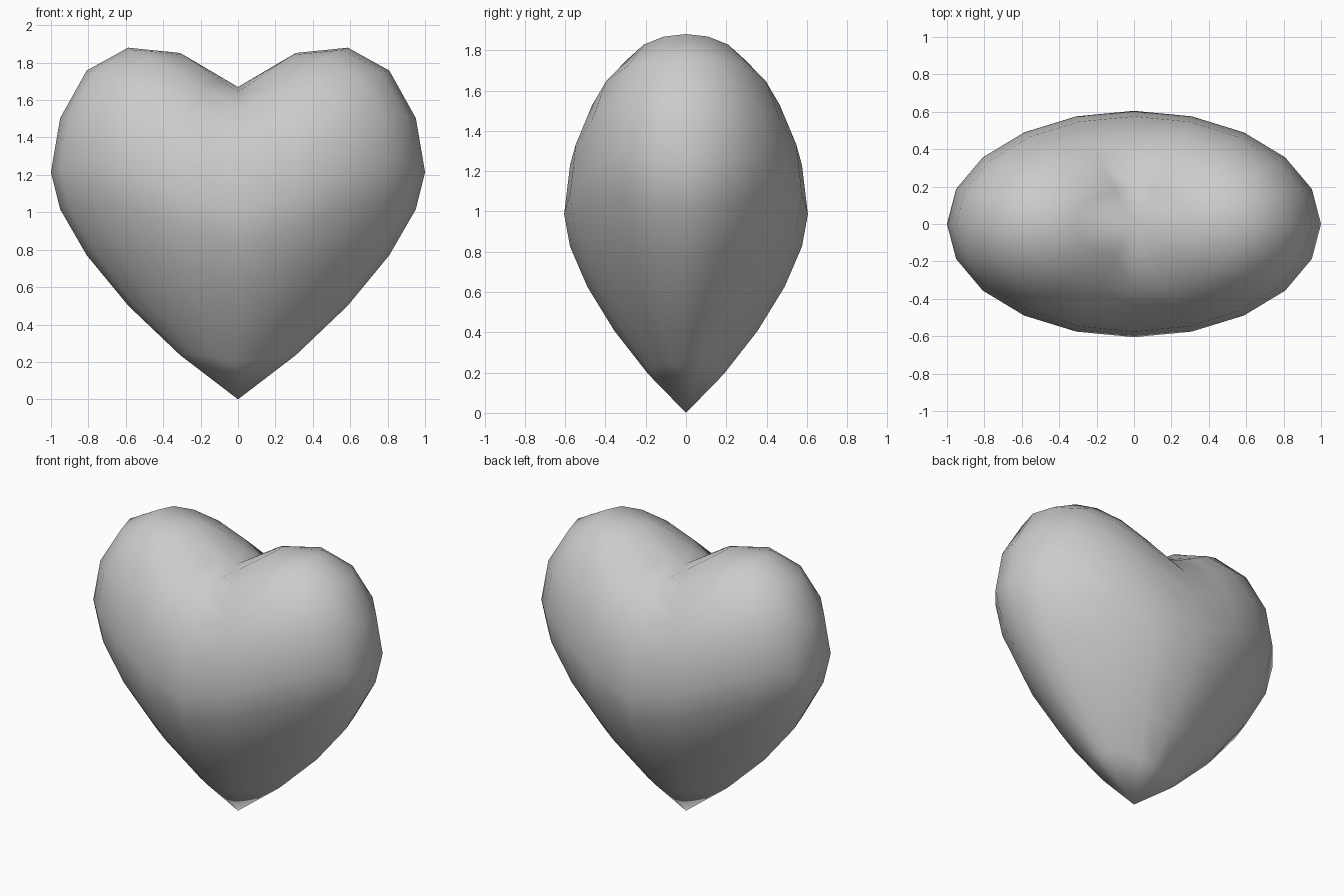
import bpy
import bmesh
from math import hypot

DEPTH = 0.605      # half depth, front to back
HEIGHT = 0.835     # half height through the middle
TIP = 0.56         # how conical the lower half is

default_cube = bpy.data.objects.get("Cube")
if default_cube:
    bpy.data.objects.remove(default_cube)


def lift(x, y):
    """Rise of the lobes away from the centre cleft, softened to front and back."""
    r = hypot(x, 0.2 * y * y)
    return HEIGHT + 0.82 * r - 0.32 * r ** 2 - 0.12 * r ** 8


def heart_point(co):
    """Move a point of the unit sphere onto the heart."""
    x, y, z = co
    rho = min(1.0, hypot(x, y))
    if z >= -1e-4:
        # lobes and cleft
        height = lift(x, y) + HEIGHT * max(z, 0)
    elif rho < 1e-4:
        height = 0
    else:
        # tapering lower half
        rim = lift(x / rho, y / rho)
        height = rim * (TIP * rho + (1 - TIP) * (1 + z))
    return x, y * DEPTH, height


# Heart body
mesh = bpy.data.meshes.new("heart")
bm = bmesh.new()
bmesh.ops.create_uvsphere(bm, u_segments=20, v_segments=10, radius=1)
for vert in bm.verts:
    vert.co = heart_point(vert.co)
bmesh.ops.recalc_face_normals(bm, faces=bm.faces)
for face in bm.faces:
    face.smooth = True
bm.to_mesh(mesh)
bm.free()

heart = bpy.data.objects.new("heart", mesh)
bpy.context.collection.objects.link(heart)

# Plain grey surface
grey = bpy.data.materials.new("light grey")
grey.use_nodes = True
colour = (0.6, 0.6, 0.6, 1)
grey.diffuse_color = colour
grey.node_tree.nodes["Principled BSDF"].inputs["Base Color"].default_value = colour
mesh.materials.append(grey)
